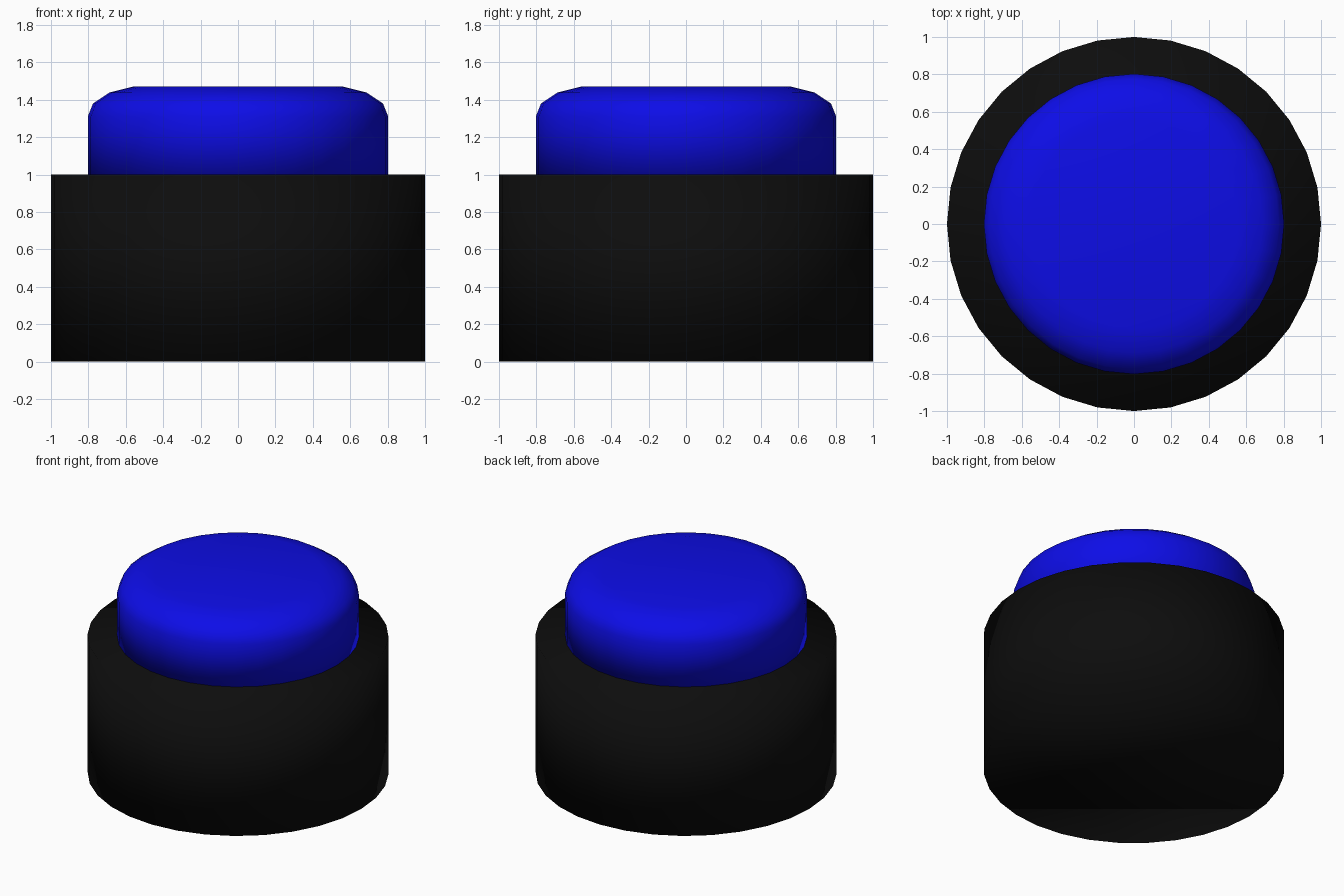
import bpy, bmesh, math

if "Cube" in bpy.data.objects:
    bpy.data.objects.remove(bpy.data.objects["Cube"])

SIDES = 32


def material(name, colour):
    m = bpy.data.materials.new(name)
    m.diffuse_color = (*colour, 1.0)
    m.use_nodes = True
    m.node_tree.nodes["Principled BSDF"].inputs["Base Color"].default_value = m.diffuse_color
    return m


def lathe(name, profile, mat):
    """Closed solid of revolution from (radius, height) pairs, bottom to top."""
    bm = bmesh.new()
    rings = []
    for r, z in profile:
        rings.append([bm.verts.new((r * math.cos(2 * math.pi * i / SIDES),
                                    r * math.sin(2 * math.pi * i / SIDES), z))
                      for i in range(SIDES)])
    for low, high in zip(rings, rings[1:]):
        for i in range(SIDES):
            j = (i + 1) % SIDES
            bm.faces.new((low[i], low[j], high[j], high[i]))
    bm.faces.new(rings[0][::-1])
    bm.faces.new(rings[-1])
    for f in bm.faces:
        f.smooth = True
    mesh = bpy.data.meshes.new(name)
    bm.to_mesh(mesh)
    bm.free()
    mesh.materials.append(mat)
    obj = bpy.data.objects.new(name, mesh)
    bpy.context.collection.objects.link(obj)
    return obj


black = material("black", (0.004, 0.004, 0.004))
blue = material("blue", (0.004, 0.004, 0.8))

# Round housing
lathe("button_base", [(1.0, 0.0), (1.0, 1.0)], black)

# Push cap with a rounded upper edge, seated slightly into the housing
lathe("button_cap", [(0.803, 0.97), (0.803, 1.31), (0.775, 1.38),
                     (0.688, 1.438), (0.557, 1.471)], blue)
